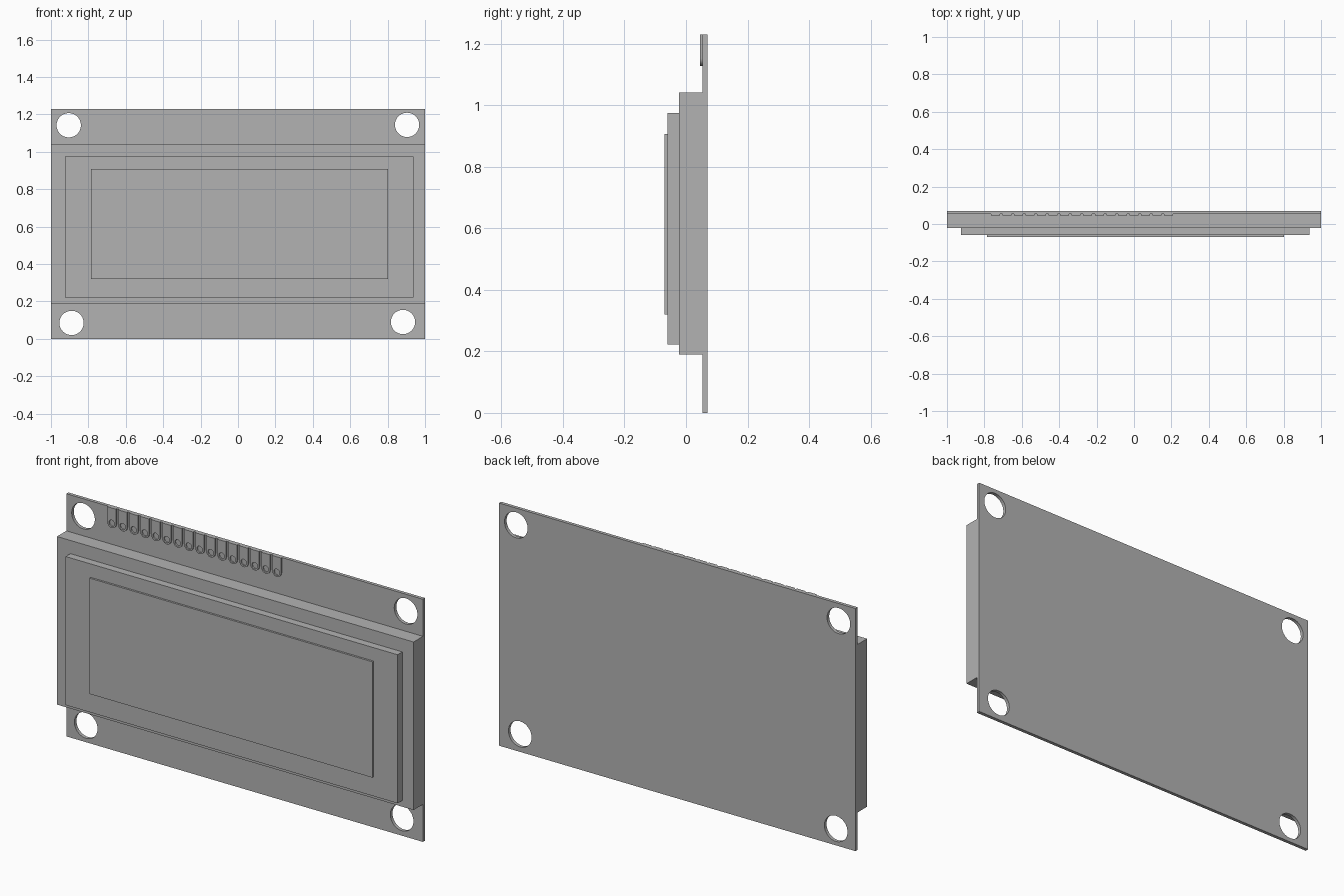
import bpy
import math

cube = bpy.data.objects.get("Cube")
if cube:
    bpy.data.objects.remove(cube, do_unlink=True)

grey = bpy.data.materials.new("plain grey")
grey.use_nodes = True
colour = (0.45, 0.45, 0.45, 1)
grey.diffuse_color = colour
grey.node_tree.nodes["Principled BSDF"].inputs["Base Color"].default_value = colour


def rect(x0, x1, z0, z1):
    return [(x0, z0), (x1, z0), (x1, z1), (x0, z1)]


def arc(x, z, r, n, start=0.0, sweep=math.tau, closed=True):
    steps = n if closed else n - 1
    return [(x + r * math.cos(start + sweep * i / steps),
             z + r * math.sin(start + sweep * i / steps)) for i in range(n)]


def plate(name, outlines, y_front, y_back):
    """Upright plate from an outer outline and hole outlines in x and z."""
    curve = bpy.data.curves.new(name + " outline", "CURVE")
    curve.dimensions = "2D"
    curve.fill_mode = "BOTH"
    curve.extrude = (y_back - y_front) / 2
    for points in outlines:
        spline = curve.splines.new("POLY")
        spline.points.add(len(points) - 1)
        for point, (x, z) in zip(spline.points, points):
            point.co = (x, z, 0, 1)
        spline.use_cyclic_u = True
    obj = bpy.data.objects.new(name, curve)
    bpy.context.collection.objects.link(obj)
    obj.location.y = (y_front + y_back) / 2
    obj.rotation_euler.x = math.pi / 2
    bpy.ops.object.select_all(action="DESELECT")
    obj.select_set(True)
    bpy.context.view_layer.objects.active = obj
    bpy.ops.object.convert(target="MESH")
    obj = bpy.context.view_layer.objects.active
    obj.data.materials.clear()
    obj.data.materials.append(grey)
    bpy.ops.object.shade_smooth_by_angle(angle=math.radians(30))
    return obj


TOP = 1.23
BOARD_FRONT = 0.053

# Circuit board with four mounting holes
holes = [(-0.905, 1.142), (0.904, 1.144), (-0.89, 0.085), (0.882, 0.09)]
plate("circuit_board",
      [rect(-1, 1, 0, TOP)] + [arc(x, z, 0.065, 40) for x, z in holes],
      BOARD_FRONT, 0.07)

# Display stack: housing, bezel and screen
plate("display_housing", [rect(-1, 1, 0.19, 1.042)], -0.022, BOARD_FRONT)
plate("display_bezel", [rect(-0.925, 0.937, 0.222, 0.975)], -0.06, -0.022)
plate("display_screen", [rect(-0.785, 0.802, 0.32, 0.907)], -0.07, -0.06)

# Row of rounded solder tabs, each with a small round hole
for i in range(16):
    x, z, r = -0.741 + i * 0.0617, 1.152, 0.024
    outer = arc(x, z, r, 13, math.pi, math.pi, False)
    outer += [(x + r, TOP), (x - r, TOP)]
    plate("solder_tab_%02d" % (i + 1), [outer, arc(x, z, 0.016, 16)],
          0.046, BOARD_FRONT)
